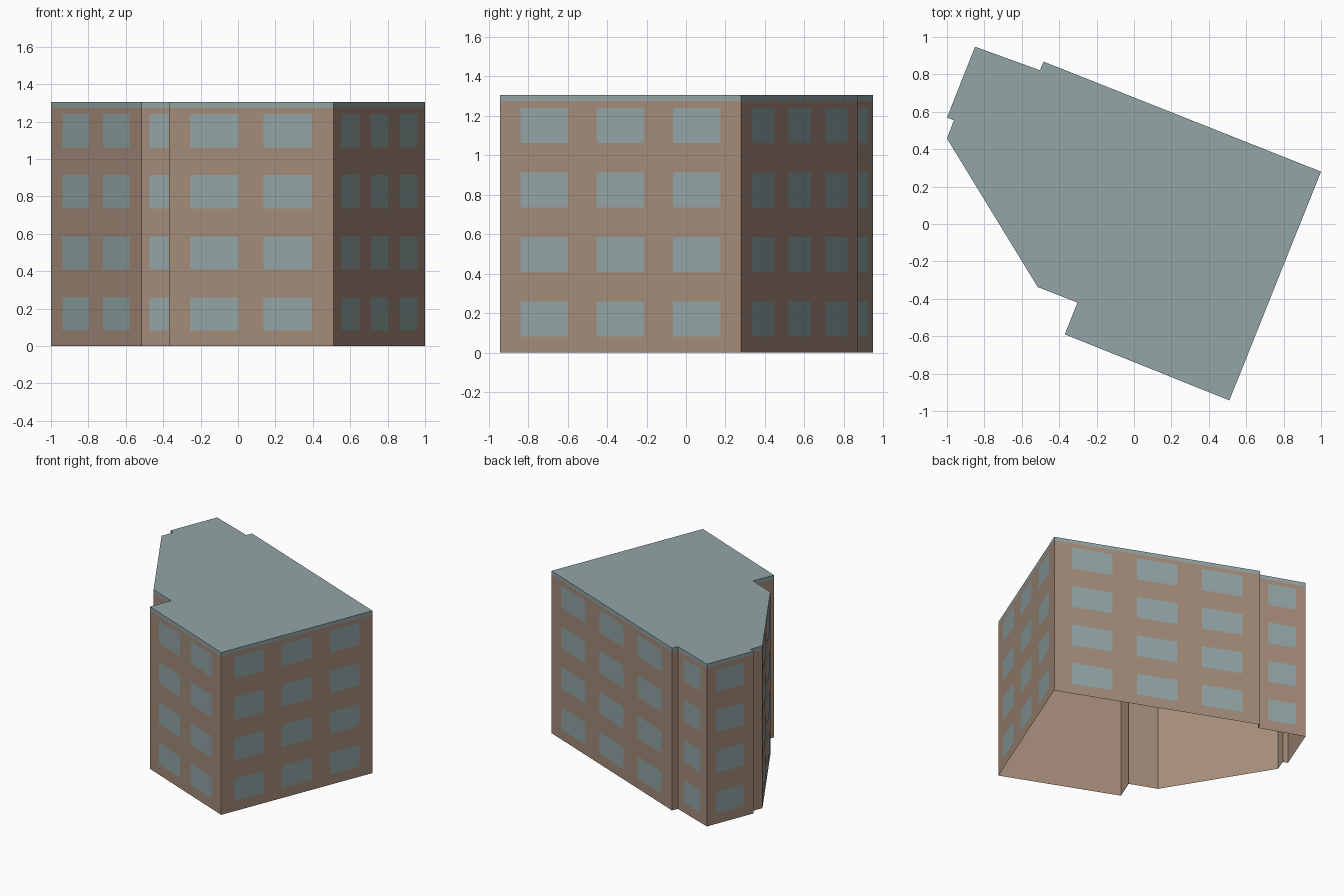
import bpy
import bmesh
from mathutils import Vector

cube = bpy.data.objects.get("Cube")
if cube:
    bpy.data.objects.remove(cube, do_unlink=True)


def make_material(name, color):
    mat = bpy.data.materials.new(name)
    mat.use_nodes = True
    mat.diffuse_color = (*color, 1)
    mat.node_tree.nodes["Principled BSDF"].inputs["Base Color"].default_value = (*color, 1)
    return mat


def make_object(name, bm, materials):
    mesh = bpy.data.meshes.new(name)
    bm.to_mesh(mesh)
    bm.free()
    for mat in materials:
        mesh.materials.append(mat)
    obj = bpy.data.objects.new(name, mesh)
    bpy.context.collection.objects.link(obj)
    return obj


brick = make_material("tan_brick", (0.376, 0.262, 0.195))
slate = make_material("slate_blue", (0.291, 0.376, 0.381))

HEIGHT, BAND = 1.305, 1.275

# Footprint corners going clockwise: x, y, window columns on the wall that starts here
FOOTPRINT = [
    (-0.85, 0.948, 1), (-0.503, 0.822, 0), (-0.483, 0.868, 3), (1.0, 0.28, 3),
    (0.51, -0.943, 2), (-0.37, -0.59, 0), (-0.302, -0.42, 1), (-0.515, -0.337, 2),
    (-1.0, 0.457, 0), (-0.963, 0.555, 0), (-1.0, 0.569, 1),
]
corners = [Vector((x, y, 0)) for x, y, _ in FOOTPRINT]
count = len(corners)

# Building shell: brick walls, slate roof band and flat roof, open underneath
bm = bmesh.new()
rings = [[bm.verts.new((c.x, c.y, z)) for c in corners] for z in (0, BAND, HEIGHT)]
for level in range(2):
    low, high = rings[level], rings[level + 1]
    for i in range(count):
        j = (i + 1) % count
        face = bm.faces.new((low[j], low[i], high[i], high[j]))
        face.material_index = level
roof = bm.faces.new(list(reversed(rings[2])))
roof.material_index = 1
make_object("building_shell", bm, [brick, slate])

# Windows: thin panes just proud of each wall, four storeys high
bm = bmesh.new()
for i, (_, _, columns) in enumerate(FOOTPRINT):
    start, end = corners[i], corners[(i + 1) % count]
    along = end - start
    proud = Vector((-along.y, along.x, 0)).normalized() * 0.002
    for col in range(columns):
        width = 0.59 / columns
        margin = 0.258 / columns if columns > 1 else (1 - width) / 2
        step = (1 - 2 * margin - width) / max(columns - 1, 1)
        left = margin + col * step
        a = start + along * left + proud
        b = start + along * (left + width) + proud
        for storey in range(4):
            low = Vector((0, 0, 0.082 + storey * 0.3265))
            high = low + Vector((0, 0, 0.178))
            bm.faces.new([bm.verts.new(p) for p in (b + low, a + low, a + high, b + high)])
make_object("window_panes", bm, [slate])
